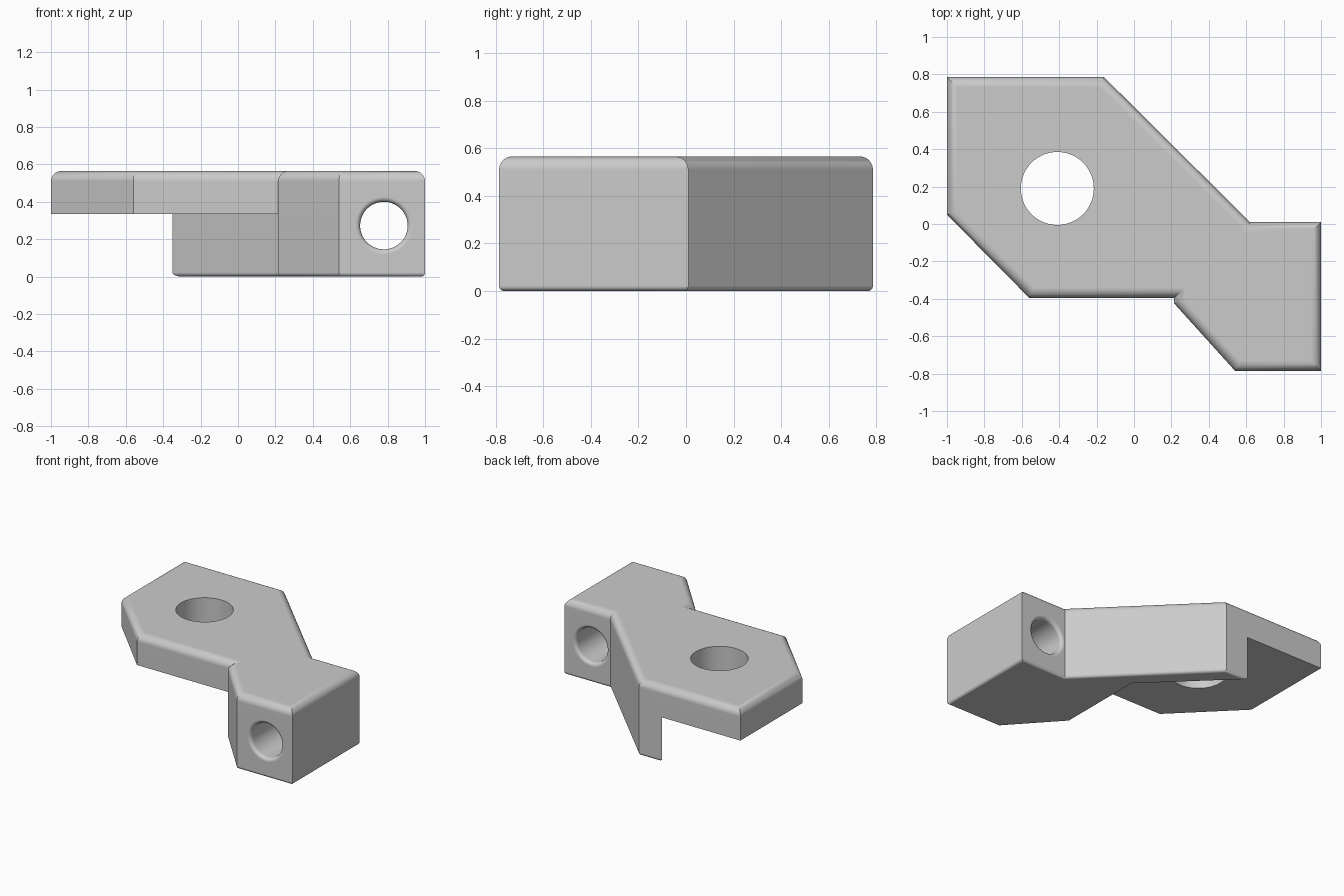
import bpy, bmesh, math
from mathutils import Matrix

cube = bpy.data.objects.get("Cube")
if cube:
    bpy.data.objects.remove(cube)

TOP, STEP = 0.565, 0.335
ARM = [(1, -.785), (.54, -.785), (.215, -.425), (.215, -.395), (.215, .235),
       (-.35, .785), (-.16, .785), (.62, .01), (1, .01)]
PLATE = [(.215, -.395), (.215, .235), (-.35, .785), (-1, .785), (-1, .05), (-.56, -.395)]

grey = bpy.data.materials.new("light grey")
grey.use_nodes = True
colour = (0.6, 0.6, 0.6, 1)
grey.diffuse_color = colour
grey.node_tree.nodes["Principled BSDF"].inputs["Base Color"].default_value = colour


def add_object(name, bm):
    bmesh.ops.recalc_face_normals(bm, faces=bm.faces[:])
    mesh = bpy.data.meshes.new(name)
    bm.to_mesh(mesh)
    bm.free()
    mesh.materials.append(grey)
    obj = bpy.data.objects.new(name, mesh)
    bpy.context.collection.objects.link(obj)
    return obj


def prism(bm, points, low, high):
    base = bm.faces.new([bm.verts.new((x, y, low)) for x, y in points])
    new = bmesh.ops.extrude_face_region(bm, geom=[base], use_keep_orig=True)["geom"]
    for v in new:
        if isinstance(v, bmesh.types.BMVert):
            v.co.z = high


def round_edges(bm, level, radius):
    edges = [e for e in bm.edges if all(abs(v.co.z - level) < 1e-4 for v in e.verts)]
    bmesh.ops.bevel(bm, geom=edges, offset=radius, offset_type='OFFSET', segments=8,
                    profile=0.5, affect='EDGES', clamp_overlap=False)


def lathe(name, profile, matrix, sides=72):
    """Closed solid of (radius, height) rings around z, then placed by matrix."""
    bm = bmesh.new()
    rings = [[bm.verts.new((r * math.cos(math.tau * i / sides),
                            r * math.sin(math.tau * i / sides), h))
              for i in range(sides)] for r, h in profile]
    for a, b in zip(rings, rings[1:]):
        for i in range(sides):
            j = (i + 1) % sides
            bm.faces.new((a[i], a[j], b[j], b[i]))
    bm.faces.new(rings[0][::-1])
    bm.faces.new(rings[-1])
    bm.transform(matrix)
    obj = add_object(name, bm)
    obj.hide_render = True
    return obj


# Bracket body: wide plate plus deep arm, with the shared inner walls removed
bm = bmesh.new()
prism(bm, PLATE, STEP, TOP)
prism(bm, ARM, STEP, TOP)
bmesh.ops.remove_doubles(bm, verts=bm.verts[:], dist=1e-4)
inner = [e for e in bm.edges if len(e.link_faces) > 2]
walls = {f for e in inner for f in e.link_faces
         if abs(f.normal.z) < .1 and all(len(k.link_faces) > 2 for k in f.edges
                                         if abs(k.verts[0].co.z - k.verts[1].co.z) < 1e-4)}
bmesh.ops.delete(bm, geom=list(walls), context='FACES')
bmesh.ops.recalc_face_normals(bm, faces=bm.faces[:])

# Arm drops from the plate to the ground
bm.faces.ensure_lookup_table()
foot = next(f for f in bm.faces if abs(f.calc_center_median().z - STEP) < 1e-4
            and max(v.co.x for v in f.verts) > .9)
new = bmesh.ops.extrude_face_region(bm, geom=[foot])["geom"]
for v in new:
    if isinstance(v, bmesh.types.BMVert):
        v.co.z = 0
bmesh.ops.recalc_face_normals(bm, faces=bm.faces[:])
bmesh.ops.dissolve_limit(bm, angle_limit=0.01, verts=bm.verts[:], edges=bm.edges[:])

# Rounded rims, larger on top
round_edges(bm, TOP, 0.055)
round_edges(bm, 0, 0.022)
bracket = add_object("bracket", bm)

# Cutters: plain vertical bore and a cross bore with rounded mouths
plate_bore = lathe("plate_bore", [(.195, 0), (.195, 1)], Matrix.Translation((-.41, .19, 0)))
R, F, Y0, Y1 = .127, .026, -.785, .01
arc = [(R + F * (1 - math.sin(a)), F * (1 - math.cos(a)))
       for a in [math.pi / 2 * i / 8 for i in range(9)]]
profile = ([(R + F, Y0 - .2)] + [(r, Y0 + d) for r, d in arc]
           + [(r, Y1 - d) for r, d in reversed(arc)] + [(R + F, Y1 + .2)])
arm_bore = lathe("arm_bore", profile,
                 Matrix.Translation((.78, 0, .273)) @ Matrix.Rotation(-math.pi / 2, 4, 'X'))

bpy.ops.object.select_all(action='DESELECT')
bracket.select_set(True)
bpy.context.view_layer.objects.active = bracket
for cutter in (plate_bore, arm_bore):
    mod = bracket.modifiers.new("bore", 'BOOLEAN')
    mod.operation, mod.solver, mod.object = 'DIFFERENCE', 'EXACT', cutter
    bpy.ops.object.modifier_apply(modifier=mod.name)
    bpy.data.objects.remove(cutter)

# Smooth fillets with crisp corners and flat broad faces
bpy.ops.object.shade_smooth_by_angle(angle=math.radians(30))
weighted = bracket.modifiers.new("flat_faces", 'WEIGHTED_NORMAL')
weighted.keep_sharp = True
